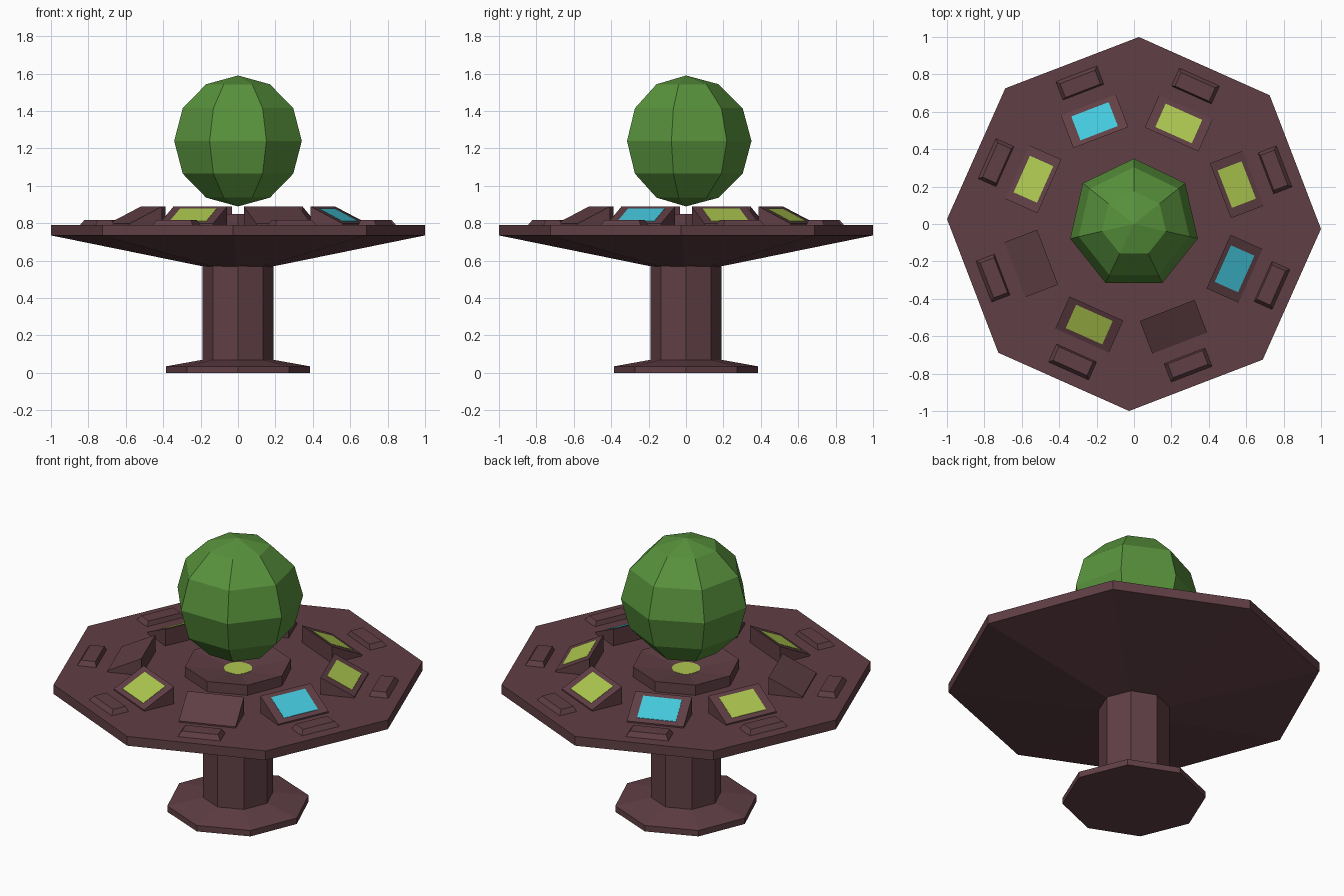
import bpy
import bmesh
from math import sin, cos, pi, radians
from mathutils import Matrix

cube = bpy.data.objects.get("Cube")
if cube:
    bpy.data.objects.remove(cube, do_unlink=True)


def make_material(name, r, g, b):
    """Flat colour from 0-255 display values, stored as linear."""
    rgb = [(c / 255 / 12.92) if c < 11 else ((c / 255 + 0.055) / 1.055) ** 2.4 for c in (r, g, b)]
    mat = bpy.data.materials.new(name)
    mat.use_nodes = True
    mat.diffuse_color = (*rgb, 1)
    mat.node_tree.nodes["Principled BSDF"].inputs["Base Color"].default_value = (*rgb, 1)
    return mat


BROWN = make_material("plum_brown", 96, 63, 69)
GREEN = make_material("leaf_green", 88, 146, 60)
LIME = make_material("lime_yellow", 174, 200, 80)
CYAN = make_material("cyan_blue", 68, 200, 220)


def finish(name, bm, mat):
    bmesh.ops.recalc_face_normals(bm, faces=bm.faces)
    mesh = bpy.data.meshes.new(name)
    bm.to_mesh(mesh)
    bm.free()
    mesh.materials.append(mat)
    obj = bpy.data.objects.new(name, mesh)
    bpy.context.collection.objects.link(obj)
    return obj


def lathe(name, profile, sides, turn, mat):
    """Spin a (radius, height) profile into a flat-sided solid."""
    bm = bmesh.new()
    rings = []
    for r, z in profile:
        if r == 0:
            rings.append([bm.verts.new((0, 0, z))] * sides)
        else:
            angles = [turn + 2 * pi * i / sides for i in range(sides)]
            rings.append([bm.verts.new((r * cos(a), r * sin(a), z)) for a in angles])
    for low, high in zip(rings, rings[1:]):
        for i in range(sides):
            j = (i + 1) % sides
            corners = dict.fromkeys((low[i], low[j], high[j], high[i]))
            bm.faces.new(list(corners))
    for ring, (r, z) in ((rings[0], profile[0]), (rings[-1], profile[-1])):
        if r > 0:
            bm.faces.new(ring)
    return finish(name, bm, mat)


def block(name, bottom, top, angle, mat):
    """Loft two rectangles (inner, outer, half width, inner z, outer z), turned about z."""
    bm = bmesh.new()
    loops = []
    for inner, outer, half, z_in, z_out in (bottom, top):
        loops.append([bm.verts.new(p) for p in (
            (inner, -half, z_in), (outer, -half, z_out),
            (outer, half, z_out), (inner, half, z_in))])
    low, high = loops
    bm.faces.new(low)
    bm.faces.new(high)
    for i in range(4):
        j = (i + 1) % 4
        bm.faces.new((low[i], low[j], high[j], high[i]))
    bm.transform(Matrix.Rotation(angle, 4, 'Z'))
    return finish(name, bm, mat)


TURN = radians(-1.5)
TOP = 0.79

# Pedestal
lathe("foot", [(0.385, 0), (0.385, 0.035), (0.19, 0.07)], 8, 0, BROWN)
lathe("column", [(0.19, 0.06), (0.19, 0.58)], 8, 0, BROWN)

# Table with sloping underside
lathe("table_top", [(0.19, 0.57), (1, 0.735), (1, TOP)], 8, TURN, BROWN)

# Dais with a shallow dish and a glowing disc at its centre
lathe("dais", [(0.288, TOP), (0.288, 0.85), (0.07, 0.817)], 8, 0, BROWN)
lathe("dais_light", [(0.076, 0.814), (0.076, 0.82)], 16, 0, LIME)

# Floating faceted globe
R, RINGS = 0.35, 6
globe = [(R * sin(pi * i / RINGS) if 0 < i < RINGS else 0, 1.24 - R * cos(pi * i / RINGS))
         for i in range(RINGS + 1)]
lathe("globe", globe, 7, pi / 2, GREEN)

# Ring of eight consoles, each with a keyboard and most with a screen
INNER, OUTER, HIGH, LOW = 0.495, 0.682, 0.89, 0.798
slope = (LOW - HIGH) / (OUTER - INNER)


def on_slope(r, lift):
    return HIGH + slope * (r - INNER) + lift


screens = [LIME, LIME, CYAN, LIME, None, LIME, None, CYAN]
for n, screen in enumerate(screens, 1):
    angle = TURN + pi / 4 * (n - 0.5)
    block(f"console_{n}", (INNER, OUTER, 0.157, TOP, TOP),
          (INNER, OUTER, 0.157, HIGH, LOW), angle, BROWN)
    if screen:
        a, b = INNER + 0.025, OUTER - 0.025
        plate = [(a, b, 0.107, on_slope(a, lift), on_slope(b, lift)) for lift in (-0.002, 0.002)]
        block(f"screen_{n}", *plate, angle, screen)
    block(f"keyboard_{n}", (0.755, 0.86, 0.117, TOP, TOP),
          (0.763, 0.842, 0.1, 0.817, 0.817), angle, BROWN)
